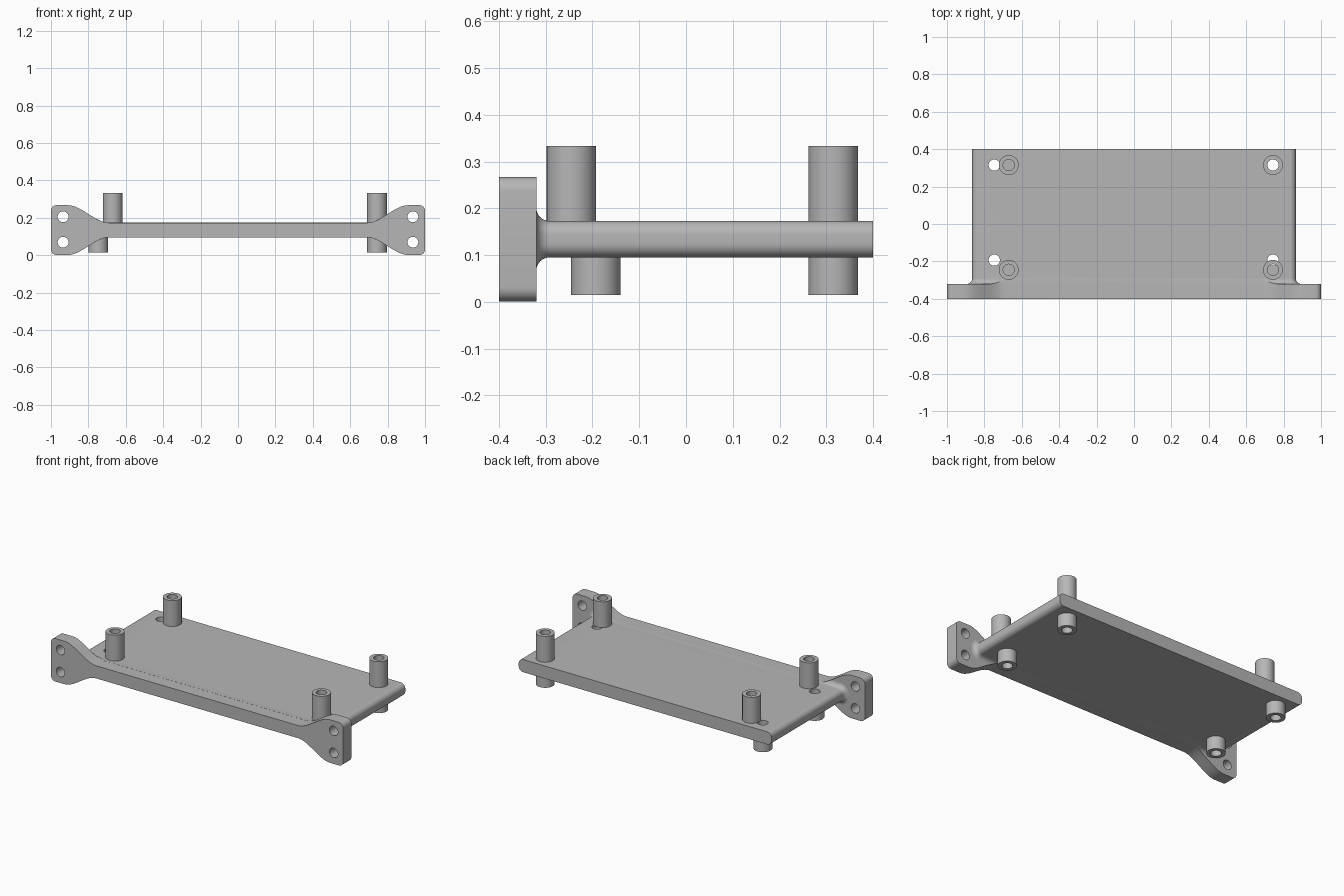
import bpy
import bmesh
from math import sin, cos, pi

if "Cube" in bpy.data.objects:
    bpy.data.objects.remove(bpy.data.objects["Cube"], do_unlink=True)

MID, HALF, TALL = 0.134, 0.039, 0.133   # centre height, plate and bracket half heights
SIDE, FRONT, BACK = 0.865, -0.4, 0.4
RAIL_BACK, FILLET = -0.32, 0.028

grey = bpy.data.materials.new("light grey")
grey.use_nodes = True
grey.diffuse_color = (0.47, 0.47, 0.47, 1)
grey.node_tree.nodes["Principled BSDF"].inputs["Base Color"].default_value = grey.diffuse_color


def loft(name, rings, closed=False):
    """Skin equal-length rings; cap the ends or join them into a loop."""
    bm = bmesh.new()
    rows = [[bm.verts.new(p) for p in ring] for ring in rings]
    n = len(rows[0])
    pairs = list(zip(rows, rows[1:])) + ([(rows[-1], rows[0])] if closed else [])
    for a, b in pairs:
        for i in range(n):
            j = (i + 1) % n
            bm.faces.new((a[i], a[j], b[j], b[i]))
    if not closed:
        bm.faces.new(rows[0])
        bm.faces.new(rows[-1])
    bmesh.ops.recalc_face_normals(bm, faces=bm.faces)
    mesh = bpy.data.meshes.new(name)
    bm.to_mesh(mesh)
    bm.free()
    mesh.materials.append(grey)
    obj = bpy.data.objects.new(name, mesh)
    bpy.context.collection.objects.link(obj)
    return obj


def prism(name, outline, y0, y1):
    return loft(name, [[(x, y, z) for x, z in outline] for y in (y0, y1)])


def circle(r, n=40):
    return [(r * cos(2 * pi * i / n), r * sin(2 * pi * i / n)) for i in range(n)]


def rounded_rect(w, h, r, n=8):
    pts = []
    for k, (sx, sz) in enumerate([(1, 1), (-1, 1), (-1, -1), (1, -1)]):
        for i in range(n + 1):
            a = (k + i / n) * pi / 2
            pts.append((sx * (w - r) + r * cos(a), MID + sz * (h - r) + r * sin(a)))
    return pts


def rail_outline(low):
    """Bracket outline: tall rounded ears that sweep down to the plate thickness."""
    r, n = 0.03, 16
    quarter = [(1 - r + r * cos(a), TALL - r + r * sin(a))
               for a in [i * pi / 16 for i in range(9)]]
    for i in range(n + 1):
        t = i / n
        quarter.append((0.91 - 0.22 * t, TALL - (TALL - low) * t * t * (3 - 2 * t)))
    top = quarter + [(-x, z) for x, z in reversed(quarter)]
    return [(x, MID + z) for x, z in top] + [(x, MID - z) for x, z in reversed(top)]


def boolean(obj, tool, operation):
    mod = obj.modifiers.new("cut", "BOOLEAN")
    mod.operation, mod.solver, mod.object = operation, "EXACT", tool
    bpy.context.view_layer.objects.active = obj
    bpy.ops.object.modifier_apply(modifier=mod.name)
    bpy.data.objects.remove(tool, do_unlink=True)


def tube(name, x, y, z0, z1, outer=0.053, inner=0.03):
    rings = [[(x + a, y + b, z) for a, b in circle(r)]
             for r, z in [(outer, z0), (outer, z1), (inner, z1), (inner, z0)]]
    return loft(name, rings, closed=True)


parts = []

# Front mounting rail with two screw holes in each ear
rail = prism("mounting_rail", rail_outline(HALF), FRONT, RAIL_BACK)
for x in (-0.935, 0.935):
    for z in (0.205, 0.069):
        hole = prism("screw_hole", [(x + a, z + b) for a, b in circle(0.029)], -0.5, -0.2)
        boolean(rail, hole, "DIFFERENCE")
parts.append(rail)

# Flared collar blending the plate into the rail
rings = []
for i in range(9):
    a = i / 8 * pi / 2
    d = FILLET * (1 - sin(a))
    y = RAIL_BACK + FILLET * (1 - cos(a))
    rings.append([(x, y, z) for x, z in rounded_rect(SIDE + d, HALF + d, 0.03 + d)])
collar = loft("plate_collar", rings)
boolean(collar, prism("collar_trim", rail_outline(HALF + 0.0005), -0.5, -0.2), "INTERSECT")
parts.append(collar)

# Plate with rounded sides and a hole above each lower standoff
plate = prism("base_plate", rounded_rect(SIDE, HALF, 0.03), RAIL_BACK + FILLET, BACK)
lower = [(x, y) for x in (-0.747, 0.743) for y in (-0.193, 0.315)]
upper = [(x, y) for x in (-0.67, 0.743) for y in (-0.245, 0.315)]
for x, y in lower:
    drill = loft("drill", [[(x + a, y + b, z) for a, b in circle(0.03)] for z in (0, 0.3)])
    boolean(plate, drill, "DIFFERENCE")
parts.append(plate)

# Standoffs above and below the plate
for i, (x, y) in enumerate(upper):
    parts.append(tube(f"upper_standoff_{i + 1}", x, y, MID + HALF, 0.333))
for i, (x, y) in enumerate(lower):
    parts.append(tube(f"lower_standoff_{i + 1}", x, y, 0.015, MID - HALF))

# Smooth the curves, keep the edges crisp
bpy.ops.object.select_all(action="DESELECT")
for obj in parts:
    obj.select_set(True)
bpy.context.view_layer.objects.active = rail
bpy.ops.object.shade_smooth_by_angle(angle=0.5)
